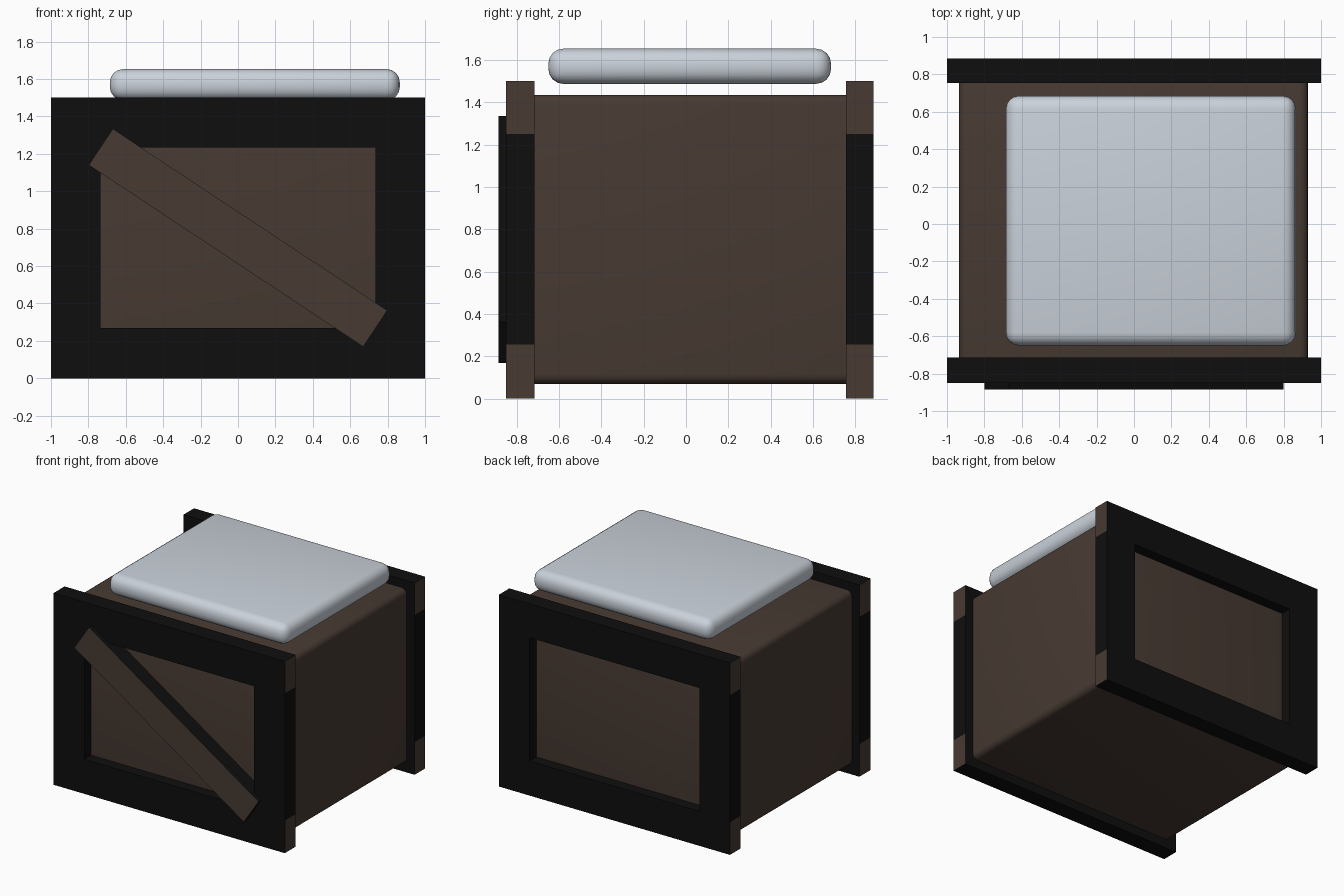
import bpy
import math

cube = bpy.data.objects.get("Cube")
if cube:
    bpy.data.objects.remove(cube, do_unlink=True)


def make_material(name, color):
    mat = bpy.data.materials.new(name)
    mat.use_nodes = True
    mat.diffuse_color = (*color, 1)
    mat.node_tree.nodes["Principled BSDF"].inputs["Base Color"].default_value = (*color, 1)
    return mat


brown = make_material("brown wood", (0.063, 0.042, 0.032))
black = make_material("black trim", (0.0045, 0.0045, 0.0045))
pale = make_material("pale blue grey", (0.59, 0.64, 0.70))


def box(name, low, high, *mats):
    """Box between two opposite corners."""
    bpy.ops.mesh.primitive_cube_add(
        size=1, location=[(a + b) / 2 for a, b in zip(low, high)])
    obj = bpy.context.object
    obj.name = name
    obj.scale = [b - a for a, b in zip(low, high)]
    bpy.ops.object.transform_apply(location=False, rotation=False, scale=True)
    for mat in mats:
        obj.data.materials.append(mat)
    return obj


def paint(obj, axis, sign=0):
    """Second material on faces along an axis (one side only if sign is set)."""
    for face in obj.data.polygons:
        n = face.normal[axis]
        if (n * sign if sign else abs(n)) > 0.9:
            face.material_index = 1


def rounded(obj, width, segments):
    mod = obj.modifiers.new("rounding", "BEVEL")
    mod.width = width
    mod.segments = segments
    bpy.ops.object.modifier_apply(modifier=mod.name)
    bpy.ops.object.shade_smooth_by_angle(angle=math.radians(40))


# Rounded crate body, its ends showing through the frame openings
body = box("crate_body", (-0.935, -0.765, 0.07), (0.93, 0.80, 1.435), brown)
rounded(body, 0.045, 4)

# Front and back frames: rails with bare ends, stiles and a thin inner lip
for side, y0, y1 in (("front", -0.85, -0.715), ("back", 0.755, 0.885)):
    for level, z0, z1, lip0, lip1 in (("bottom", 0, 0.255, 0.255, 0.27),
                                      ("top", 1.25, 1.5, 1.235, 1.25)):
        rail = box(f"{side}_{level}_rail", (-1, y0, z0), (1, y1, z1), black, brown)
        paint(rail, 0)
        box(f"{side}_{level}_lip", (-0.735, y0, lip0), (0.735, y1, lip1), black)
    for hand, x0, x1 in (("left", 0.735, 1), ("right", -1, -0.735)):
        box(f"{side}_{hand}_stile", (x0, y0, 0.255), (x1, y1, 1.25), black)

# Diagonal brace across the front opening, bare on its face only
brace = box("diagonal_brace", (-0.88, -0.885, 0.635), (0.88, -0.75, 0.868), black, brown)
paint(brace, 1, -1)
brace.rotation_euler.y = math.radians(33.5)

# Soft slab hovering just above the body
cushion = box("cushion", (-0.685, -0.65, 1.487), (0.865, 0.685, 1.653), pale)
rounded(cushion, 0.07, 4)
